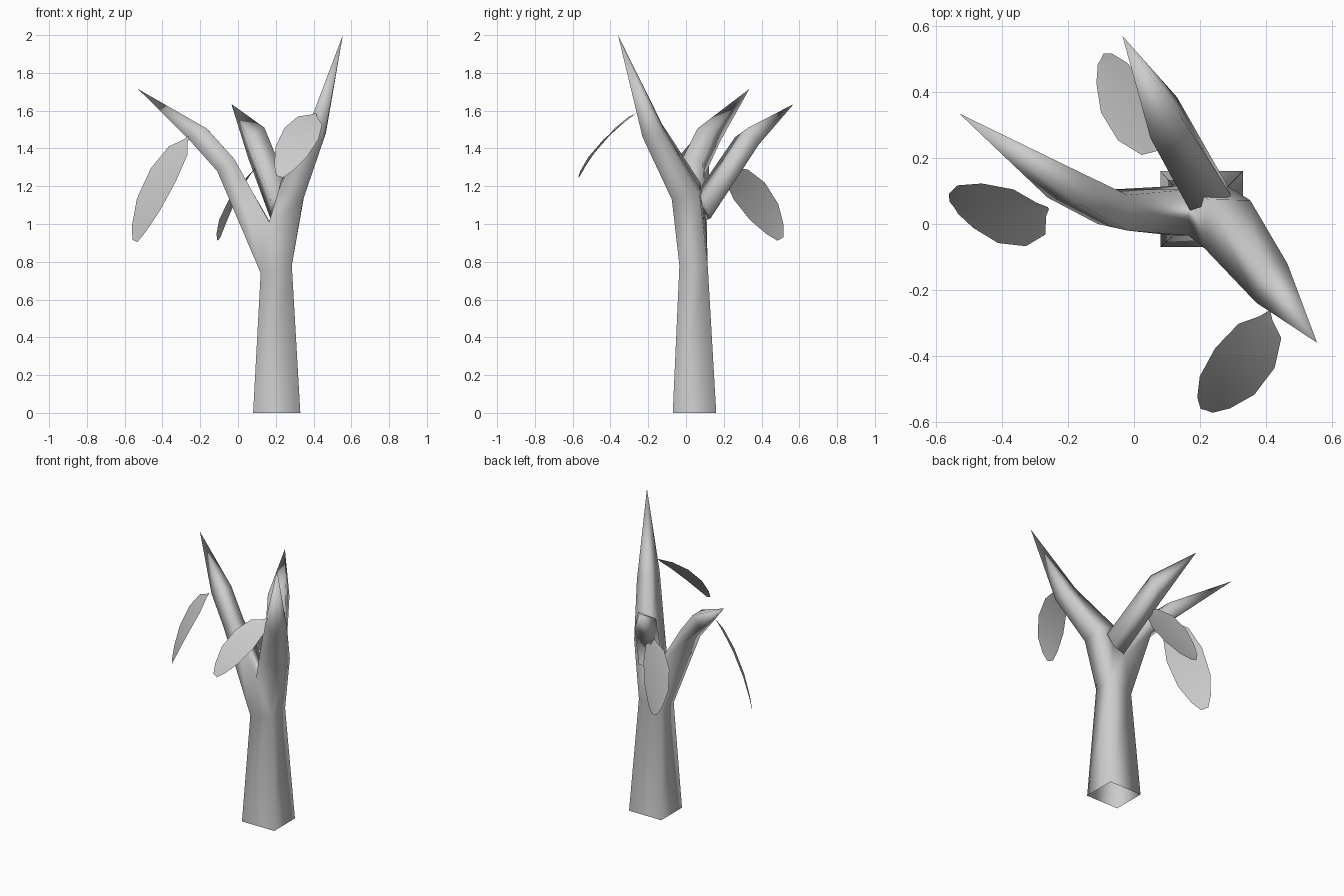
import bpy, bmesh
from mathutils import Vector

if "Cube" in bpy.data.objects:
    bpy.data.objects.remove(bpy.data.objects["Cube"])


def finish(name, bm):
    bmesh.ops.recalc_face_normals(bm, faces=bm.faces)
    for f in bm.faces:
        f.smooth = True
    me = bpy.data.meshes.new(name)
    bm.to_mesh(me)
    bm.free()
    ob = bpy.data.objects.new(name, me)
    bpy.context.collection.objects.link(ob)
    return ob


def ring(bm, pts):
    return [bm.verts.new(p) for p in pts]


def limb(bm, rings, tip=None):
    """Bridge four-sided rings, closing to a point at the tip."""
    for a, b in zip(rings, rings[1:]):
        for i in range(4):
            j = (i + 1) % 4
            bm.faces.new((a[i], a[j], b[j], b[i]))
    if tip:
        t = bm.verts.new(tip)
        a = rings[-1]
        for i in range(4):
            bm.faces.new((a[i], a[(i + 1) % 4], t))


# Trunk forking into left and right boughs
bm = bmesh.new()
base = ring(bm, [(.08, -.07, 0), (.33, -.07, 0), (.33, .16, 0), (.08, .16, 0)])
top = ring(bm, [(.12, -.035, .74), (.285, -.035, .78), (.285, .115, .78), (.12, .115, .74)])
limb(bm, [base, top])
cf, cb = ring(bm, [(.165, -.035, 1.01), (.17, .105, 1.01)])
bm.faces.new((top[0], top[1], cf))
bm.faces.new((top[2], top[3], cb))
left = [[top[0], cf, cb, top[3]],
        ring(bm, [(-.11, 0, 1.28), (-.02, -.02, 1.345), (-.02, .088, 1.335), (-.06, .105, 1.27)]),
        ring(bm, [(-.262, .08, 1.45), (-.165, .06, 1.505), (-.16, .155, 1.5), (-.24, .18, 1.435)])]
limb(bm, left, (-.53, .335, 1.715))
right = [[cf, top[1], top[2], cb],
         ring(bm, [(.215, -.075, 1.18), (.345, -.075, 1.13), (.352, .072, 1.16), (.225, .075, 1.22)]),
         ring(bm, [(.37, -.238, 1.51), (.458, -.23, 1.46), (.465, -.12, 1.48), (.38, -.127, 1.53)])]
limb(bm, right, (.555, -.36, 2.0))
finish("trunk", bm)

# Separate back branch
bm = bmesh.new()
back = [ring(bm, [(.175, .11, 1.02), (.275, .13, 1.03), (.295, .085, 1.13), (.17, .04, 1.14)]),
        ring(bm, [(.055, .32, 1.345), (.13, .385, 1.42), (.14, .33, 1.51), (.05, .26, 1.46)])]
limb(bm, back, (-.035, .57, 1.635))
bm.faces.new(back[0])
finish("back_branch", bm)

# Leaves: outline as (position along leaf, width fraction)
OUTLINE = [(-.06, .03), (0, .22), (.1, .72), (.35, 1), (.65, .92), (.88, .55), (1, .2)]


def leaf(name, start, end, half_width):
    a, b, w = Vector(start), Vector(end), Vector(half_width)
    n = (b - a).cross(w).normalized()
    if n.z < 0:
        n = -n
    bm = bmesh.new()
    rows = []
    for t, k in OUTLINE:
        mid = a.lerp(b, t) + n * (.1 * t * (1 - t))
        rows.append(ring(bm, [mid - w * k + n * .008 * k, mid, mid + w * k + n * .008 * k]))
    for p, q in zip(rows, rows[1:]):
        for i in range(2):
            bm.faces.new((p[i], p[i + 1], q[i + 1], q[i]))
    finish(name, bm)


leaf("left_leaf", (-.28, .045, 1.435), (-.545, .05, .91), (.067, -.095, -.033))
leaf("right_leaf", (.4, -.285, 1.57), (.22, -.565, 1.25), (.09, -.03, -.03))
leaf("back_leaf", (.085, .24, 1.285), (-.1, .5, .92), (.043, .082, .045))
